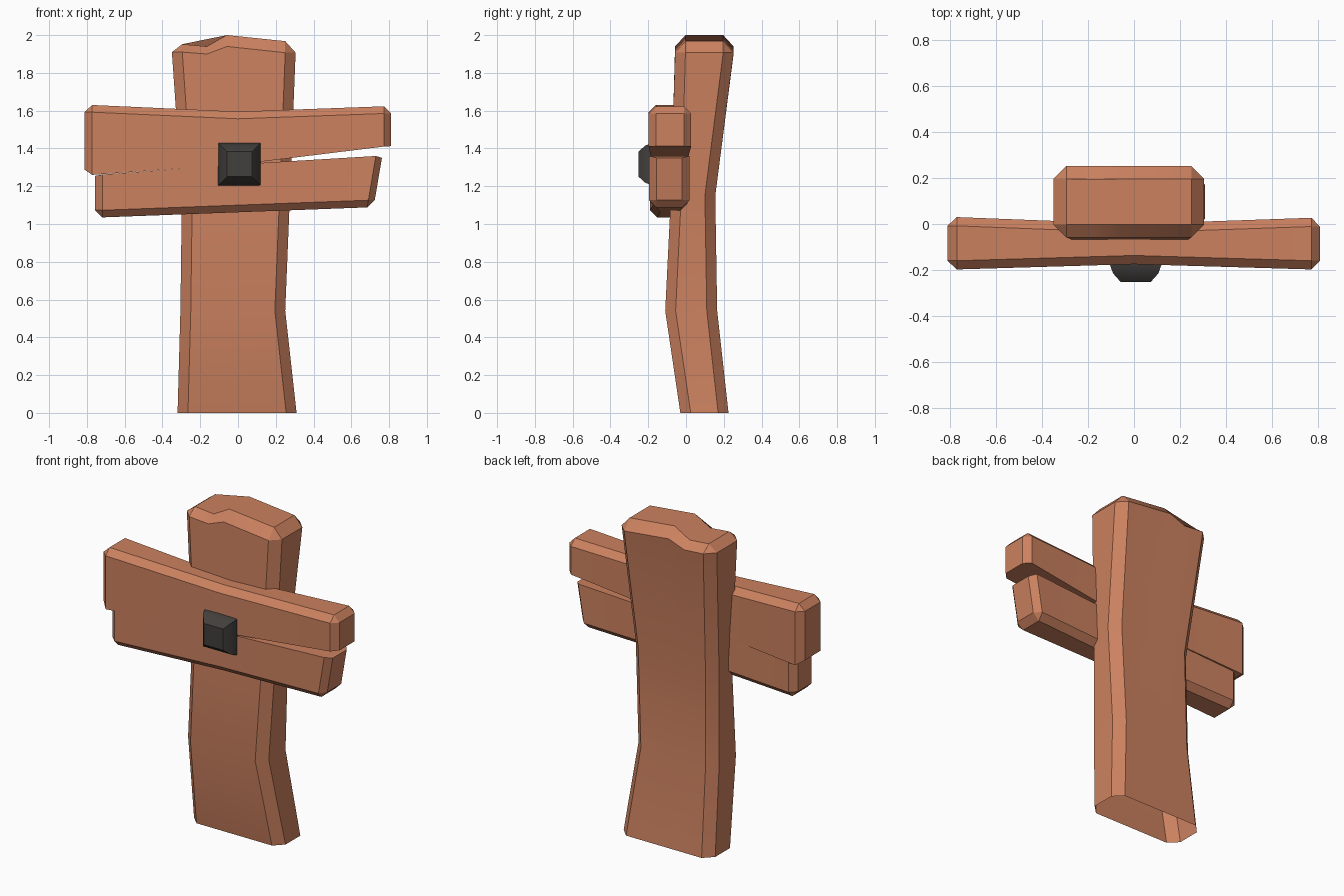
import bpy, bmesh, math

if "Cube" in bpy.data.objects:
    bpy.data.objects.remove(bpy.data.objects["Cube"])


def material(name, color):
    m = bpy.data.materials.new(name)
    m.diffuse_color = color
    m.use_nodes = True
    m.node_tree.nodes["Principled BSDF"].inputs["Base Color"].default_value = m.diffuse_color
    return m


wood = material("wood", (0.60, 0.22, 0.115, 1))
iron = material("iron", (0.055, 0.05, 0.046, 1))


def loft(name, rings, mat, cap_start=True, cap_end=True):
    """Skin a list of equally sized point rings."""
    bm = bmesh.new()
    vs = [[bm.verts.new(p) for p in r] for r in rings]
    n = len(rings[0])
    for a, b in zip(vs, vs[1:]):
        for i in range(n):
            j = (i + 1) % n
            bm.faces.new((a[i], a[j], b[j], b[i]))
    if cap_start:
        bm.faces.new(vs[0][::-1])
    if cap_end:
        bm.faces.new(vs[-1])
    bmesh.ops.remove_doubles(bm, verts=bm.verts, dist=1e-4)
    bmesh.ops.recalc_face_normals(bm, faces=bm.faces)
    me = bpy.data.meshes.new(name)
    bm.to_mesh(me)
    bm.free()
    ob = bpy.data.objects.new(name, me)
    bpy.context.collection.objects.link(ob)
    me.materials.append(mat)
    bpy.ops.object.select_all(action='DESELECT')
    ob.select_set(True)
    bpy.context.view_layer.objects.active = ob
    bpy.ops.object.shade_smooth_by_angle(angle=math.radians(25))
    return ob


# Post: chamfered rectangle sections, jagged bevelled top, open underside
C = 0.055


def post_ring(xl, xr, yf, yb, zs, inset=False):
    w = xr - xl - 2 * C
    xs = [xl + C + w * f for f in (0, 0.24, 0.435, 1)]
    side = C if inset else 0
    f, b = (yf + C, yb - C) if inset else (yf, yb)
    pts = [(x, f, z) for x, z in zip(xs, zs)]
    pts += [(xr - side, yf + C, zs[3]), (xr - side, yb - C, zs[3])]
    pts += [(x, b, z) for x, z in zip(xs[::-1], zs[::-1])]
    pts += [(xl + side, yb - C, zs[0]), (xl + side, yf + C, zs[0])]
    return pts


top = (-0.35, 0.305, -0.058, 0.252)
loft("post", [
    post_ring(-0.32, 0.31, -0.03, 0.225, [0] * 4),
    post_ring(-0.305, 0.25, -0.11, 0.165, [0.54] * 4),
    post_ring(-0.297, 0.275, -0.08, 0.155, [1.15] * 4),
    post_ring(*top, [1.91, 1.90, 1.94, 1.907]),
    post_ring(*top, [1.952, 1.94, 2.0, 1.968], True),
], wood, cap_start=False)


# Crossbar: two split planks, chamfered on the outer edge and the ends
def plank(name, stations, s, c=0.038):
    # station: x, inner z, outer z, front y, back y; s = +1 outer edge up
    rings = []
    last = len(stations) - 1
    for k, (x, zi, zo, yf, yb) in enumerate(stations):
        zc = zo - s * c
        if k in (0, last):
            f, b = yf + c, yb - c
            rings.append([(x, f, zi), (x, f, zc), (x, f, zc),
                          (x, b, zc), (x, b, zc), (x, b, zi)])
        else:
            rings.append([(x, yf, zi), (x, yf, zc), (x, yf + c, zo),
                          (x, yb - c, zo), (x, yb, zc), (x, yb, zi)])
    # slant the right end of the lower plank
    if s < 0:
        for r in rings[-2:]:
            z0 = r[0][2]
            r[:] = [(x - 0.17 * (z0 - z), y, z) for x, y, z in r]
    return loft(name, rings, wood)


plank("upper_crossbar", [
    (-0.813, 1.288, 1.63, -0.198, 0.03),
    (-0.772, 1.26, 1.63, -0.198, 0.03),
    (0.0, 1.315, 1.595, -0.175, 0.0),
    (0.773, 1.41, 1.623, -0.198, 0.027),
    (0.81, 1.412, 1.623, -0.198, 0.027)], 1)
plank("lower_crossbar", [
    (-0.757, 1.255, 1.035, -0.19, 0.018),
    (-0.718, 1.262, 1.035, -0.19, 0.018),
    (0.0, 1.316, 1.062, -0.175, 0.0),
    (0.73, 1.36, 1.088, -0.195, 0.018),
    (0.762, 1.35, 1.09, -0.195, 0.018)], -1)

# Square nail head with a stepped bevel
loft("nail_head", [
    [(0.0075 + sx * h, y, 1.317 + sz * h)
     for sx, sz in ((-1, -1), (1, -1), (1, 1), (-1, 1))]
    for y, h in ((-0.14, 0.113), (-0.175, 0.113), (-0.215, 0.099), (-0.252, 0.066))
], iron)
